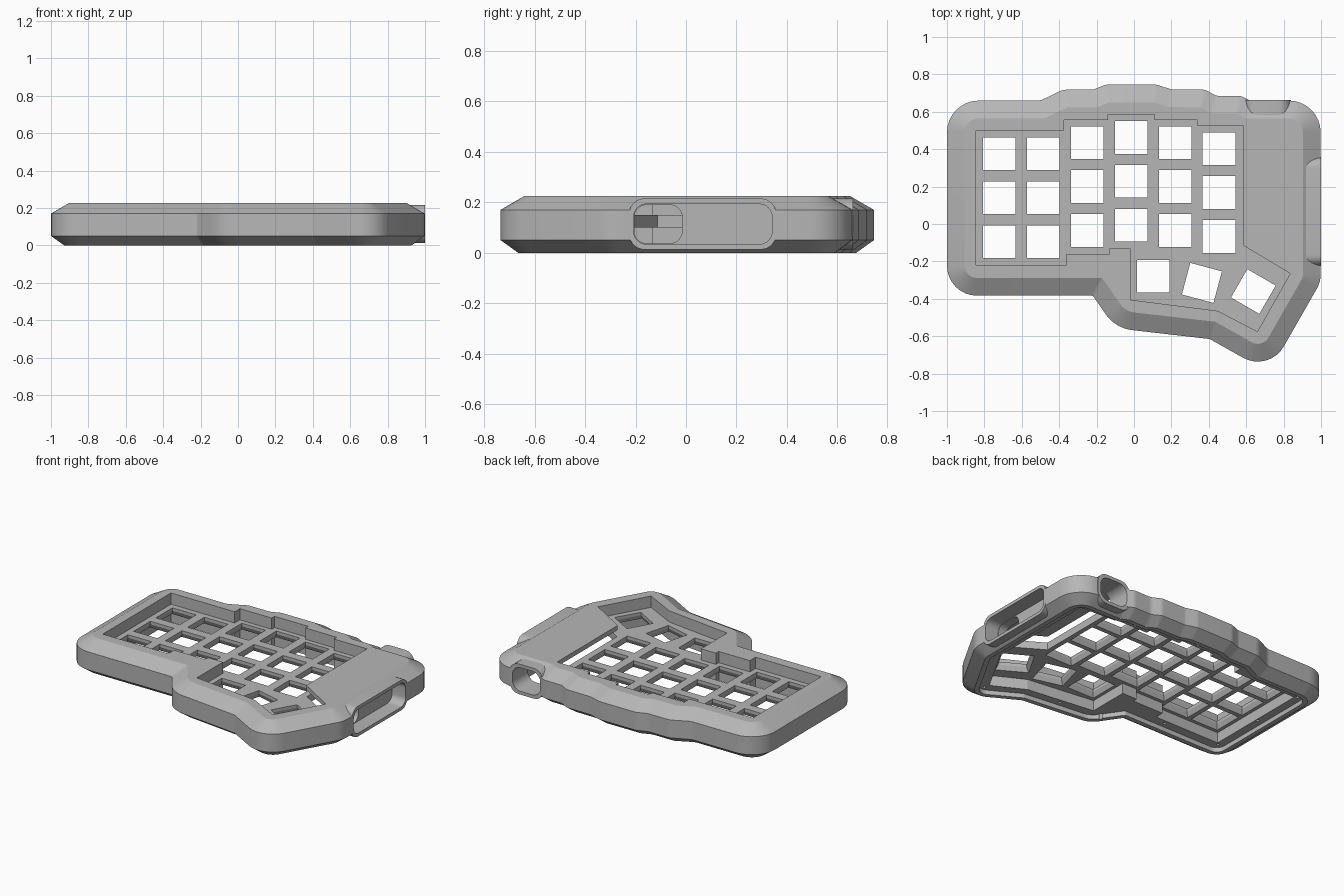
import bpy, bmesh, math
from mathutils import Vector, Matrix

cube = bpy.data.objects.get("Cube")
if cube:
    bpy.data.objects.remove(cube)

grey = bpy.data.materials.new("light grey plastic")
grey.use_nodes = True
colour = (0.47, 0.47, 0.47, 1)
grey.diffuse_color = colour
grey.node_tree.nodes["Principled BSDF"].inputs["Base Color"].default_value = colour


def outline(corners, inset=0.0, steps=8):
    """Counter-clockwise (x, y, radius) corners, moved inward and rounded."""
    n, sharp = len(corners), []
    for i in range(n):
        p, q, s = (Vector(corners[(i + k) % n][:2]) for k in (-1, 0, 1))
        d1, d2 = (q - p).normalized(), (s - q).normalized()
        n1, n2 = Vector((-d1.y, d1.x)), Vector((-d2.y, d2.x))
        sharp.append((q + (n1 + n2) * inset / (1 + n1.dot(n2)), d1, d2, corners[i][2]))
    pts = []
    for q, d1, d2, r in sharp:
        if r == 0:
            pts.append(q)
            continue
        turn = math.atan2(d1.cross(d2), d1.dot(d2))
        if turn > 0:
            r = max(r - inset, 0.01)
        start = q - d1 * r * math.tan(abs(turn) / 2)
        side = Vector((-d1.y, d1.x)) * math.copysign(r, turn)
        centre = start + side
        for k in range(steps + 1):
            pts.append(centre + Matrix.Rotation(turn * k / steps, 2) @ -side)
    return pts


def rounded_box(a0, a1, b0, b1, r):
    return outline([(a0, b0, r), (a1, b0, r), (a1, b1, r), (a0, b1, r)])


def loft(bm, rings, axis="z"):
    """Closed solid through (points, height) rings along one axis."""
    place = {"z": lambda p, h: (p[0], p[1], h),
             "x": lambda p, h: (h, p[0], p[1]),
             "y": lambda p, h: (p[0], h, p[1])}[axis]
    loops = [[bm.verts.new(place(p, h)) for p in pts] for pts, h in rings]
    for low, high in zip(loops, loops[1:]):
        for i in range(len(low)):
            j = (i + 1) % len(low)
            bm.faces.new((low[i], low[j], high[j], high[i]))
    bm.faces.new(loops[0][::-1])
    bm.faces.new(loops[-1])


def solid(name, *lofts):
    bm = bmesh.new()
    for rings, axis in lofts:
        loft(bm, rings, axis)
    bmesh.ops.recalc_face_normals(bm, faces=bm.faces)
    mesh = bpy.data.meshes.new(name)
    bm.to_mesh(mesh)
    bm.free()
    mesh.materials.append(grey)
    obj = bpy.data.objects.new(name, mesh)
    bpy.context.collection.objects.link(obj)
    return obj


def combine(target, tool, operation):
    mod = target.modifiers.new(operation, "BOOLEAN")
    mod.object, mod.operation, mod.solver = tool, operation, "EXACT"
    graph = bpy.context.evaluated_depsgraph_get()
    graph.update()
    mesh = bpy.data.meshes.new_from_object(target.evaluated_get(graph))
    target.modifiers.clear()
    target.data = mesh
    bpy.data.objects.remove(tool)


def prism(pts, low, high, axis="z"):
    return [(pts, low), (pts, high)], axis


# Outer case footprint, with rounded corners and a stepped back edge
CASE = [(-1, -.383, .16), (-.22, -.383, .02), (-.10, -.557, .2), (.405, -.615, .03),
        (.722, -.793, .16), (.998, -.31, .16), (.998, .66, .17), (.62, .66, .04),
        (.57, .685, .06), (.44, .685, .06), (.38, .718, .06), (.2, .72, .06),
        (.12, .745, .06), (-.15, .745, .06), (-.22, .718, .06), (-.38, .718, .1),
        (-.5, .66, .08), (-1, .66, .17)]

# Key well footprint
WELL = [(x, y, 0) for x, y in (
    (-.845, -.22), (-.36, -.22), (-.36, -.16), (-.13, -.16), (-.13, -.13), (-.02, -.13),
    (-.02, -.405), (.45, -.465), (.66, -.575), (.835, -.265), (.585, -.115), (.585, .525),
    (.34, .525), (.34, .555), (.11, .555), (.11, .585), (-.14, .585), (-.14, .555),
    (-.375, .555), (-.375, .5), (-.845, .5))]

# Case shell with chamfered top and bottom
case = solid("case", ([(outline(CASE, .07), 0), (outline(CASE), .05),
                       (outline(CASE), .17), (outline(CASE, .095), .225)], "z"))

# Raised surrounds of the side slot and the back port
combine(case, solid("side_surround", prism(rounded_box(-.225, .357, .013, .215, .06), .87, 1, "x")), "UNION")
combine(case, solid("port_surround", prism(rounded_box(.59, .84, .013, .215, .07), .53, .663, "y")), "UNION")

# Key well, controller bay and the recess for a bottom cover
bay = [Vector(p) for p in ((.57, -.11), (.842, -.272), (.842, .5), (.57, .515))]
cuts = [
    prism(outline(WELL), -1, 1),
    prism(bay, -1, .195),
    prism(outline(CASE, .1), -1, .03),
    prism(rounded_box(-.207, .341, .034, .193, .05), .9, 1.5, "x"),
    prism(rounded_box(-.205, -.015, .037, .19, .05), .8, 1.4, "x"),
    prism(rounded_box(.612, .818, .035, .193, .06), .45, 1, "y"),
]
for cut in cuts:
    combine(case, solid("cutter", cut), "DIFFERENCE")

# Screw holes in the bottom ledge
screws = []
for x, y in ((-.86, -.235), (-.86, .14), (-.86, .515), (-.45, -.25), (-.08, -.41),
             (.2, -.462), (.67, -.61), (.868, -.1), (.868, .45), (.45, .545), (0, .603)):
    ring = [Vector((x + .01 * math.cos(k * math.tau / 12), y + .01 * math.sin(k * math.tau / 12)))
            for k in range(12)]
    screws.append(prism(ring, -.5, .08))
combine(case, solid("screw_cutter", *screws), "DIFFERENCE")

# Key plate with square switch holes that flare underneath
plate = solid("key_plate", prism(outline(WELL, -.004), .1, .15))
keys = []
for column, top in enumerate((.375, .375, .435, .463, .435, .403)):
    keys += [(-.72 + .235 * column, top - .235 * row, 0) for row in range(3)]
keys += [(.103, -.28, 0), (.363, -.315, -15), (.638, -.361, -30)]


def square(x, y, angle, half):
    turn = Matrix.Rotation(math.radians(angle), 2)
    return [Vector((x, y)) + turn @ Vector((half * a, half * b))
            for a, b in ((-1, -1), (1, -1), (1, 1), (-1, 1))]


holes = [([(square(*k, .107), .09), (square(*k, .0875), .13), (square(*k, .0875), .2)], "z")
         for k in keys]
combine(plate, solid("key_cutter", *holes), "DIFFERENCE")

# Smooth round corners, crisp chamfers
bpy.ops.object.select_all(action="DESELECT")
for obj in (case, plate):
    obj.select_set(True)
    bpy.context.view_layer.objects.active = obj
bpy.ops.object.shade_smooth_by_angle(angle=math.radians(20))
